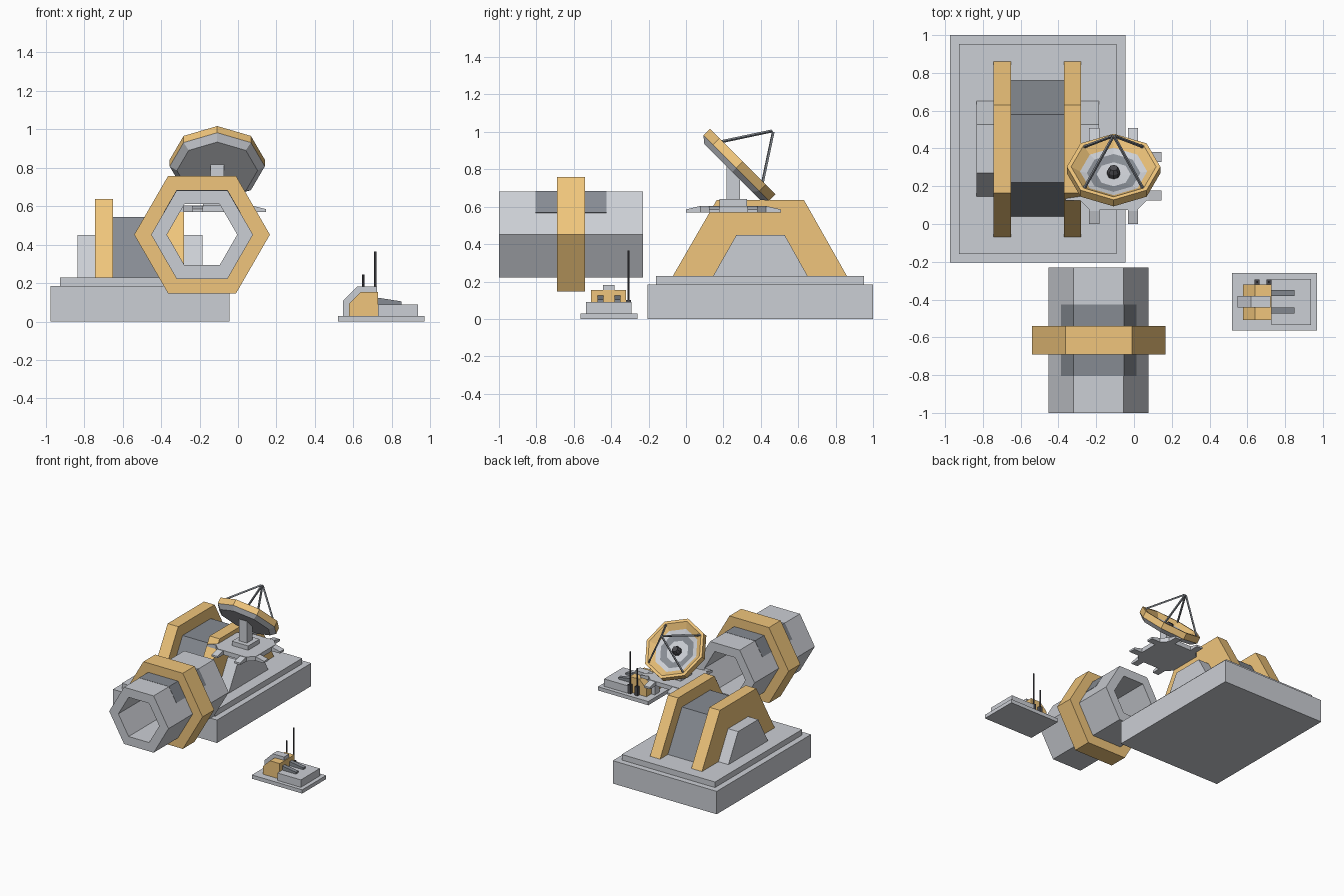
import bpy, bmesh, math
from mathutils import Vector, Matrix

if "Cube" in bpy.data.objects:
    bpy.data.objects.remove(bpy.data.objects["Cube"])


def material(name, rgb):
    m = bpy.data.materials.new(name)
    m.diffuse_color = (*rgb, 1)
    m.use_nodes = True
    m.node_tree.nodes["Principled BSDF"].inputs["Base Color"].default_value = m.diffuse_color
    return m


ORANGE = material("ochre", (0.87, 0.56, 0.2))
GREY = material("light_grey", (0.6, 0.62, 0.66))
MID = material("mid_grey", (0.24, 0.26, 0.29))
DARK = material("dark_grey", (0.07, 0.07, 0.08))


def finish(name, bm, mats):
    bmesh.ops.recalc_face_normals(bm, faces=bm.faces)
    me = bpy.data.meshes.new(name)
    bm.to_mesh(me)
    bm.free()
    for m in mats:
        me.materials.append(m)
    ob = bpy.data.objects.new(name, me)
    bpy.context.collection.objects.link(ob)
    return ob


def prism(name, pts, axis, a, b, mat=GREY):
    """Extrude a 2D outline from a to b along an axis (outline uses the other two axes in order)."""
    place = {"x": lambda p, t: (t, *p), "y": lambda p, t: (p[0], t, p[1]), "z": lambda p, t: (*p, t)}[axis]
    bm = bmesh.new()
    lo, hi = ([bm.verts.new(place(p, t)) for p in pts] for t in (a, b))
    bm.faces.new(lo)
    bm.faces.new(hi)
    for i in range(len(pts)):
        j = (i + 1) % len(pts)
        bm.faces.new((lo[i], lo[j], hi[j], hi[i]))
    return finish(name, bm, [mat])


def box(name, x0, x1, y0, y1, z0, z1, mat=GREY):
    return prism(name, [(x0, y0), (x1, y0), (x1, y1), (x0, y1)], "z", z0, z1, mat)


def trapezoid(name, x0, x1, y, z1, mat, z0=0.23):
    pts = [(y[0], z0), (y[1], z1), (y[2], z1), (y[3], z0)]
    return prism(name, pts, "x", x0, x1, mat)


def hex_ring(name, cx, cz, outer, inner, y0, y1, mat):
    bm = bmesh.new()
    loops = []
    for r, y in ((outer, y0), (outer, y1), (inner, y1), (inner, y0)):
        loops.append([bm.verts.new((cx + r * math.cos(k * math.pi / 3), y, cz + r * math.sin(k * math.pi / 3)))
                      for k in range(6)])
    for n in range(4):
        p, q = loops[n], loops[(n + 1) % 4]
        for k in range(6):
            bm.faces.new((p[k], p[(k + 1) % 6], q[(k + 1) % 6], q[k]))
    return finish(name, bm, [mat])


def lathe(name, profile, sides, mats, seg_mats):
    """Revolve (radius, height) points around local z; radius 0 makes a pole."""
    bm = bmesh.new()
    rings = []
    for r, h in profile:
        if r == 0:
            rings.append([bm.verts.new((0, 0, h))] * sides)
        else:
            rings.append([bm.verts.new((r * math.cos(2 * math.pi * k / sides),
                                        r * math.sin(2 * math.pi * k / sides), h)) for k in range(sides)])
    for n, m in enumerate(seg_mats):
        for k in range(sides):
            j = (k + 1) % sides
            quad = (rings[n][k], rings[n][j], rings[n + 1][j], rings[n + 1][k])
            bm.faces.new(list(dict.fromkeys(quad))).material_index = m
    return finish(name, bm, mats)


def rod(name, p, q, r, mat, sides=4):
    p, q = Vector(p), Vector(q)
    d = q - p
    ob = lathe(name, [(0, 0), (r, 0), (r, d.length), (0, d.length)], sides, [mat], [0, 0, 0])
    ob.matrix_world = Matrix.Translation(p) @ d.to_track_quat("Z", "Y").to_matrix().to_4x4()
    return ob


# stepped foundation
box("foundation", -0.975, -0.045, -0.205, 1.0, 0, 0.185)
box("foundation_step", -0.927, -0.093, -0.16, 0.953, 0.185, 0.23)

# bunker hall with two ochre frames
trapezoid("hall_core", -0.65, -0.37, (0.04, 0.22, 0.58, 0.76), 0.545, MID)
for name, x0, x1 in (("left", -0.745, -0.65), ("right", -0.37, -0.28)):
    trapezoid(name + "_frame", x0, x1, (-0.07, 0.165, 0.63, 0.86), 0.637, ORANGE)
for name, x0, x1 in (("left", -0.835, -0.745), ("right", -0.28, -0.185)):
    trapezoid(name + "_buttress", x0, x1, (0.145, 0.27, 0.527, 0.65), 0.45, GREY)

# hexagonal tunnel with collar and saddle panel
TX, TZ = -0.187, 0.452
hex_ring("tunnel", TX, TZ, 0.265, 0.183, -1.0, -0.23, GREY)
hex_ring("tunnel_collar", TX, TZ, 0.353, 0.255, -0.69, -0.54, ORANGE)
R = 0.267
saddle = [(0.2, (R - 0.2) * 3 ** 0.5), (R / 2, R * 0.866), (-R / 2, R * 0.866), (-0.2, (R - 0.2) * 3 ** 0.5),
          (-0.185, 0.11), (-0.12, 0.2), (0.12, 0.2), (0.185, 0.11)]
prism("tunnel_panel", [(TX + x, TZ + z) for x, z in saddle], "y", -0.805, -0.425, MID)

# dish platform: octagonal deck with paired tabs on four sides
PX, PY = -0.108, 0.253
h, c = 0.18, 0.125
deck = [(h, -c), (h, c), (c, h), (-c, h), (-h, c), (-h, -c), (-c, -h), (c, -h)]
prism("dish_deck", [(PX + x, PY + y) for x, y in deck], "z", 0.57, 0.605)
for k in range(4):
    for s in (-0.102, 0.102):
        tab = prism("deck_tab", [(0.12, 0.57), (0.254, 0.57), (0.254, 0.585), (0.185, 0.602), (0.12, 0.602)],
                    "y", s - 0.027, s + 0.027)
        tab.location = (PX, PY, 0)
        tab.rotation_euler.z = k * math.pi / 2
box("mast_foot", PX - 0.073, PX + 0.073, 0.18, 0.325, 0.605, 0.64)
prism("mast", [(0.216, 0.64), (0.29, 0.64), (0.29, 0.75), (0.216, 0.826)], "x", PX - 0.036, PX + 0.036)

# tilted octagonal dish
tilt = Matrix.Translation((PX, 0.303, 0.842)) @ Matrix.Rotation(-math.pi / 4, 4, "X")
dish = lathe("dish", [(0, -0.08), (0.21, -0.08), (0.2475, -0.049), (0.2475, 0), (0.225, 0), (0.178, -0.035),
                      (0.142, -0.046), (0.09, -0.056), (0, -0.06)], 8,
             [GREY, ORANGE, MID], [0, 0, 1, 1, 1, 0, 2, 0])
dish.matrix_world = tilt
hub = lathe("dish_hub", [(0, -0.065), (0.034, -0.065), (0.034, -0.03), (0.022, -0.008), (0, -0.008)], 8,
            [DARK], [0, 0, 0, 0])
hub.matrix_world = tilt
for sx in (-1, 1):
    for sy in (-1, 1):
        rod("feed_strut", tilt @ Vector((sx * 0.158, sy * 0.158, -0.01)), tilt @ Vector((sx * 0.005, sy * 0.005, 0.225)),
            0.008, MID)

# small outpost
box("outpost_base", 0.52, 0.97, -0.565, -0.26, 0, 0.03)
box("outpost_slab", 0.728, 0.937, -0.535, -0.292, 0.03, 0.09)
prism("outpost_hall", [(0.578, 0.03), (0.728, 0.03), (0.728, 0.155), (0.64, 0.155), (0.578, 0.093)],
      "y", -0.507, -0.32, ORANGE)
prism("outpost_spine", [(0.547, 0.03), (0.722, 0.03), (0.722, 0.182), (0.62, 0.182), (0.547, 0.11)],
      "y", -0.443, -0.382)
for y in (-0.365, -0.458):
    prism("outpost_rail", [(0.725, 0.085), (0.85, 0.085), (0.85, 0.105), (0.728, 0.124)], "y", y - 0.016, y + 0.016, MID)
for x, top in ((0.652, 0.245), (0.714, 0.365)):
    box("antenna_box", x - 0.013, x + 0.013, -0.32, -0.294, 0.03, 0.1, DARK)
    rod("antenna", (x, -0.307, 0.1), (x, -0.307, top), 0.006, DARK, 6)
